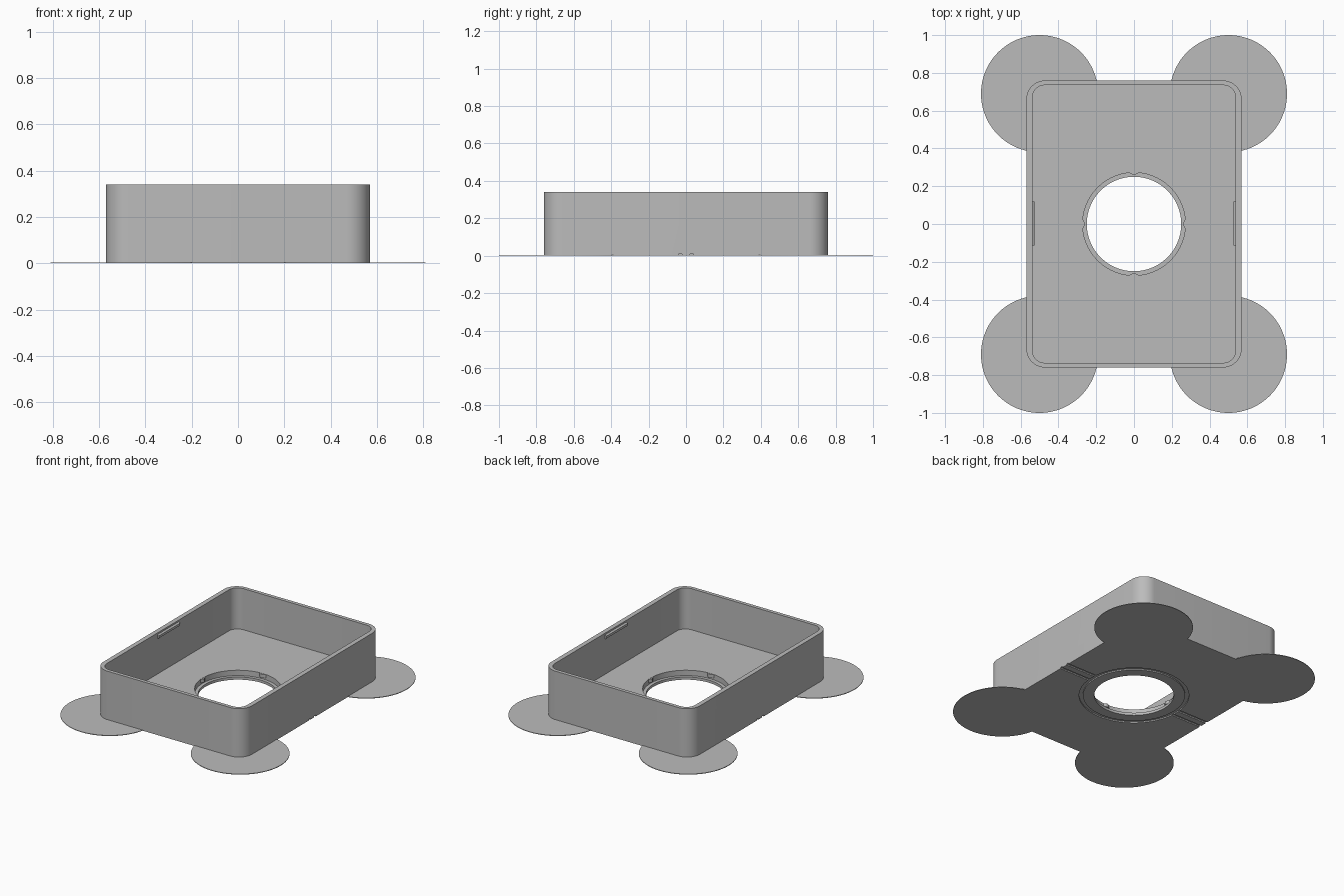
import bpy
import bmesh
from math import sin, cos, pi, radians

old = bpy.data.objects.get("Cube")
if old:
    bpy.data.objects.remove(old, do_unlink=True)

grey = bpy.data.materials.new("plain grey")
grey.use_nodes = True
COLOUR = (0.5, 0.5, 0.5, 1)
grey.diffuse_color = COLOUR
grey.node_tree.nodes["Principled BSDF"].inputs["Base Color"].default_value = COLOUR


def circle(r, cx=0, cy=0, n=96):
    return [(cx + r * cos(2 * pi * i / n), cy + r * sin(2 * pi * i / n)) for i in range(n)]


def rounded_rect(hx, hy, r, steps=12):
    pts = []
    for k, (sx, sy) in enumerate([(1, 1), (-1, 1), (-1, -1), (1, -1)]):
        for i in range(steps + 1):
            a = pi / 2 * (k + i / steps)
            pts.append((sx * (hx - r) + r * cos(a), sy * (hy - r) + r * sin(a)))
    return pts


def rect(x0, x1, y0, y1):
    return [(x0, y0), (x1, y0), (x1, y1), (x0, y1)]


def finish(name, bm):
    bmesh.ops.recalc_face_normals(bm, faces=bm.faces)
    mesh = bpy.data.meshes.new(name)
    bm.to_mesh(mesh)
    bm.free()
    mesh.materials.append(grey)
    ob = bpy.data.objects.new(name, mesh)
    bpy.context.collection.objects.link(ob)
    return ob


def prism(name, outline, z0, z1):
    bm = bmesh.new()
    low = [bm.verts.new((x, y, z0)) for x, y in outline]
    high = [bm.verts.new((x, y, z1)) for x, y in outline]
    bm.faces.new(low)
    bm.faces.new(high)
    n = len(outline)
    for i in range(n):
        j = (i + 1) % n
        bm.faces.new((low[i], low[j], high[j], high[i]))
    return finish(name, bm)


def ring(name, r0, r1, z0, z1):
    bm = bmesh.new()
    loops = [[bm.verts.new((x, y, z)) for x, y in circle(r)]
             for r, z in [(r0, z0), (r1, z0), (r1, z1), (r0, z1)]]
    for a, b in zip(loops, loops[1:] + loops[:1]):
        n = len(a)
        for i in range(n):
            j = (i + 1) % n
            bm.faces.new((a[i], a[j], b[j], b[i]))
    return finish(name, bm)


def cut(ob, cutter):
    mod = ob.modifiers.new("cut", 'BOOLEAN')
    mod.operation = 'DIFFERENCE'
    mod.solver = 'EXACT'
    mod.object = cutter
    select(ob)
    bpy.ops.object.modifier_apply(modifier=mod.name)
    bpy.data.objects.remove(cutter, do_unlink=True)


def select(ob):
    bpy.ops.object.select_all(action='DESELECT')
    ob.select_set(True)
    bpy.context.view_layer.objects.active = ob


HX, HY, TOP, FLOOR = 0.57, 0.76, 0.34, 0.055
OUTLINE = rounded_rect(HX, HY, 0.1)
parts = []

# Open tray with a stepped round hole in its floor
tray = prism("tray", OUTLINE, 0, TOP)
cut(tray, prism("cavity_cutter", rounded_rect(0.538, 0.735, 0.065), FLOOR, 0.5))
cut(tray, prism("hole_cutter", circle(0.25), -0.1, 0.2))
cut(tray, prism("recess_cutter", circle(0.272), 0.018, 0.2))

# Shallow grooves in the underside
DEPTH = 0.008
cut(tray, ring("ring_groove_cutter", 0.32, 0.345, -0.05, DEPTH))
for sx in (-1, 1):
    for y in (-0.03, 0.03):
        x0, x1 = sorted((sx * 0.332, sx * 0.7))
        cut(tray, prism("groove_cutter", rect(x0, x1, y - 0.009, y + 0.009), -0.05, DEPTH))
parts.append(tray)

# Thin corner discs, trimmed where they meet the tray
for sx, side in ((-1, "right"), (1, "left")):
    for sy, end in ((-1, "front"), (1, "back")):
        disc = prism(f"{end}_{side}_corner_disc", circle(0.31, sx * 0.5, sy * 0.69), 0, 0.004)
        cut(disc, prism("disc_cutter", OUTLINE, -0.1, 0.1))
        parts.append(disc)

# Snap ridges just under the rim on the long walls
for sx, side in ((-1, "right"), (1, "left")):
    bm = bmesh.new()
    profile = [(0.545, 0.295), (0.527, 0.306), (0.527, 0.322), (0.545, 0.333)]
    ends = [[bm.verts.new((sx * x, y, z)) for x, z in profile] for y in (-0.115, 0.12)]
    for end in ends:
        bm.faces.new(end)
    for i in range(4):
        j = (i + 1) % 4
        bm.faces.new((ends[0][i], ends[0][j], ends[1][j], ends[1][i]))
    parts.append(finish(f"{side}_snap_ridge", bm))

# Four small retaining bumps around the recess wall
for k in range(4):
    a = k * pi / 2
    bump = [(cos(a) * x - sin(a) * y, sin(a) * x + cos(a) * y)
            for x, y in [(0.275, -0.03), (0.26, -0.006), (0.26, 0.006), (0.275, 0.03)]]
    parts.append(prism(f"retaining_bump_{k + 1}", bump, 0.03, FLOOR - 0.001))

for ob in parts:
    select(ob)
    bpy.ops.object.shade_smooth_by_angle(angle=radians(30))
